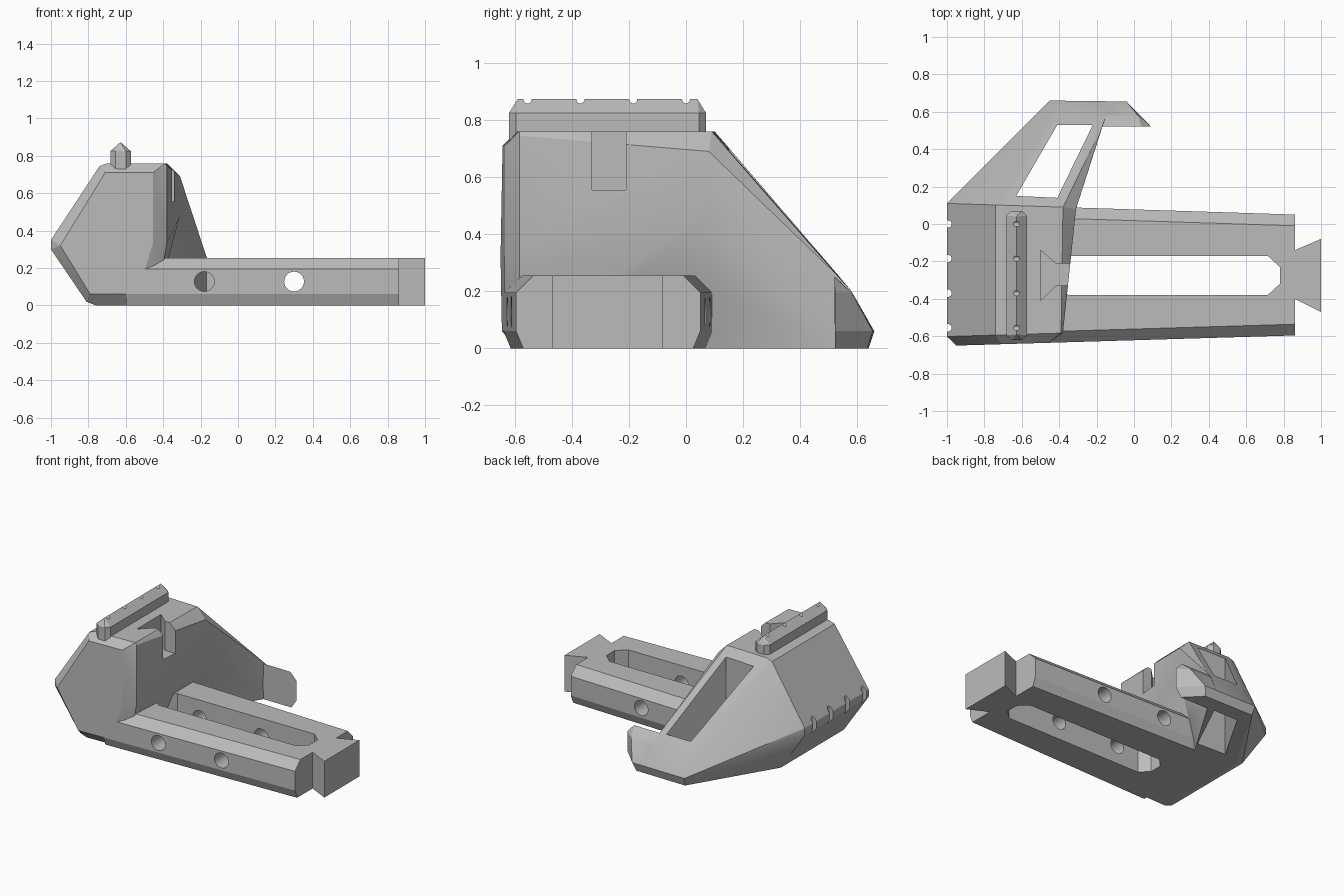
import bpy
import bmesh
import math
from mathutils import Vector, Matrix

cube = bpy.data.objects.get("Cube")
if cube:
    bpy.data.objects.remove(cube, do_unlink=True)

grey = bpy.data.materials.new("plain_grey")
grey.use_nodes = True
grey.diffuse_color = (0.5, 0.5, 0.5, 1)
grey.node_tree.nodes["Principled BSDF"].inputs["Base Color"].default_value = (0.5, 0.5, 0.5, 1)


def finish(name, bm):
    bmesh.ops.recalc_face_normals(bm, faces=bm.faces)
    mesh = bpy.data.meshes.new(name)
    bm.to_mesh(mesh)
    bm.free()
    mesh.materials.append(grey)
    obj = bpy.data.objects.new(name, mesh)
    bpy.context.collection.objects.link(obj)
    return obj


def hull(name, points):
    """Faceted solid wrapped around a few corner points."""
    bm = bmesh.new()
    for p in points:
        bm.verts.new(p)
    bmesh.ops.convex_hull(bm, input=bm.verts[:])
    loose = [v for v in bm.verts if not v.link_faces]
    bmesh.ops.delete(bm, geom=loose, context='VERTS')
    bmesh.ops.dissolve_limit(bm, angle_limit=math.radians(1), verts=bm.verts[:], edges=bm.edges[:])
    return finish(name, bm)


def prism(name, outline, low, high):
    """Flat outline in x and y, raised from low to high."""
    bm = bmesh.new()
    face = bm.faces.new([bm.verts.new((x, y, low)) for x, y in outline])
    top = bmesh.ops.extrude_face_region(bm, geom=[face])["geom"]
    moved = [v for v in top if isinstance(v, bmesh.types.BMVert)]
    bmesh.ops.translate(bm, verts=moved, vec=(0, 0, high - low))
    return finish(name, bm)


def rod(name, centre, axis, radius, length):
    bm = bmesh.new()
    turn = Vector((0, 0, 1)).rotation_difference(Vector(axis)).to_matrix().to_4x4()
    bmesh.ops.create_cone(bm, cap_ends=True, segments=24, radius1=radius, radius2=radius,
                          depth=length, matrix=Matrix.Translation(centre) @ turn)
    return finish(name, bm)


def combine(target, other, operation):
    other.hide_render = True
    mod = target.modifiers.new(operation.lower(), 'BOOLEAN')
    mod.operation = operation
    mod.solver = 'EXACT'
    mod.object = other
    bpy.context.view_layer.objects.active = target
    bpy.ops.object.modifier_apply(modifier=mod.name)
    bpy.data.objects.remove(other, do_unlink=True)


def front_y(x):
    return -0.65 + 0.03 * (x + 0.95)


def back_y(x):
    return 0.11 - 0.032 * (x + 1)


# Long arm with chamfered edges
arm_points = []
for x in (-0.6, 0.86):
    f, b = front_y(x), back_y(x)
    arm_points += [(x, f + 0.025, 0), (x, f, 0.06), (x, f, 0.195), (x, f + 0.06, 0.255),
                   (x, b - 0.06, 0.255), (x, b, 0.195), (x, b, 0.06), (x, b - 0.025, 0)]
body = hull("body", arm_points)

# Long slot and cross holes in the arm
slot = prism("slot_cutter", [(-0.41, -0.32), (-0.35, -0.38), (0.715, -0.38), (0.78, -0.32),
                             (0.78, -0.23), (0.715, -0.17), (-0.35, -0.17), (-0.41, -0.23)], -0.1, 0.4)
combine(body, slot, 'DIFFERENCE')
for x in (-0.18, 0.3):
    combine(body, rod("hole_cutter", (x, -0.28, 0.128), (0, 1, 0), 0.053, 1.2), 'DIFFERENCE')

# Tower: small front face, full outline behind it, wider back
left_side = [(-0.76, 0), (-0.81, 0.02), (-1, 0.3), (-1, 0.35), (-0.74, 0.745), (-0.7, 0.76)]
front_face = [(-0.95, 0.32), (-0.71, 0.71), (-0.455, 0.71), (-0.455, 0.33),
              (-0.52, 0.2), (-0.54, 0.06), (-0.79, 0.06)]
front_right = [(-0.39, 0.76), (-0.38, 0.745), (-0.38, 0.33), (-0.42, 0.25), (-0.44, 0)]
back_right = [(-0.38, 0.09, 0.76), (-0.31, 0.08, 0.69), (-0.31, 0.08, 0.48),
              (-0.42, 0.08, 0.25), (-0.44, 0.08, 0)]
back_left = [(x, back_y(x), z) for x, z in left_side]
tower = hull("tower", [(x, front_y(x), z) for x, z in front_face]
             + [(x, front_y(x) + 0.05, z) for x, z in left_side + front_right]
             + back_left + back_right)

# Sloping wing behind the tower
wing = hull("wing", back_left + back_right + [
    (-0.6, -0.1, 0.3), (-0.6, -0.1, 0.05),
    (-0.17, 0.52, 0.265), (-0.17, 0.52, 0), (-0.42, 0.53, 0.26), (-0.42, 0.58, 0.2),
    (-0.15, 0.58, 0.2), (-0.45, 0.66, 0.06), (-0.13, 0.656, 0.06),
    (-0.44, 0.64, 0), (-0.135, 0.635, 0)])

# Tail hook at the wing's lower end
tail = hull("tail", [
    (-0.4, 0.525, 0.25), (0.04, 0.52, 0.25), (0.09, 0.522, 0.195), (0.09, 0.522, 0.06),
    (0.05, 0.522, 0), (-0.4, 0.525, 0), (-0.4, 0.58, 0.195), (0.02, 0.58, 0.195),
    (-0.42, 0.657, 0.06), (-0.04, 0.655, 0.06), (-0.42, 0.635, 0), (-0.06, 0.635, 0)])
for part in (tower, wing, tail):
    combine(body, part, 'UNION')

# Opening through the wing
opening = prism("opening_cutter", [(-0.63, 0.15), (-0.41, 0.14), (-0.22, 0.53), (-0.41, 0.53)], -0.2, 1)
combine(body, opening, 'DIFFERENCE')

# Dovetail socket in the tower's inner wall
socket = prism("socket_cutter", [(-0.5, -0.41), (-0.42, -0.33), (-0.2, -0.33),
                                 (-0.2, -0.21), (-0.42, -0.21), (-0.5, -0.14)], 0.555, 1)
combine(body, socket, 'DIFFERENCE')

# Top sight rail with tapered ends
rail_points = []
for y, tip, inward in ((-0.62, -0.59, 1), (0.07, 0.04, -1)):
    for z in (0.73, 0.825):
        rail_points += [(-0.655, y, z), (-0.6, y, z),
                        (-0.683, y + inward * 0.025, z), (-0.573, y + inward * 0.025, z)]
    rail_points += [(-0.628, tip, 0.873)]
rail = hull("top_rail", rail_points)

# Matching notches along the rail and the tower's outer edge
for i in range(4):
    y = -0.555 + i * 0.185
    combine(rail, rod("rail_notch", (-0.628, y, 0.872), (1, 0, 0), 0.014, 0.3), 'DIFFERENCE')
    combine(body, rod("edge_notch", (-0.995, y, 0.3), (0, 0, 1), 0.02, 0.6), 'DIFFERENCE')

# Dovetail tongue on the arm's end
tongue = prism("dovetail_tongue", [(0.86, -0.4), (1, -0.47), (1, -0.08), (0.86, -0.14)], 0, 0.255)

for obj in (body, rail, tongue):
    bpy.ops.object.select_all(action='DESELECT')
    obj.select_set(True)
    bpy.context.view_layer.objects.active = obj
    bpy.ops.object.shade_smooth_by_angle(angle=math.radians(20))
